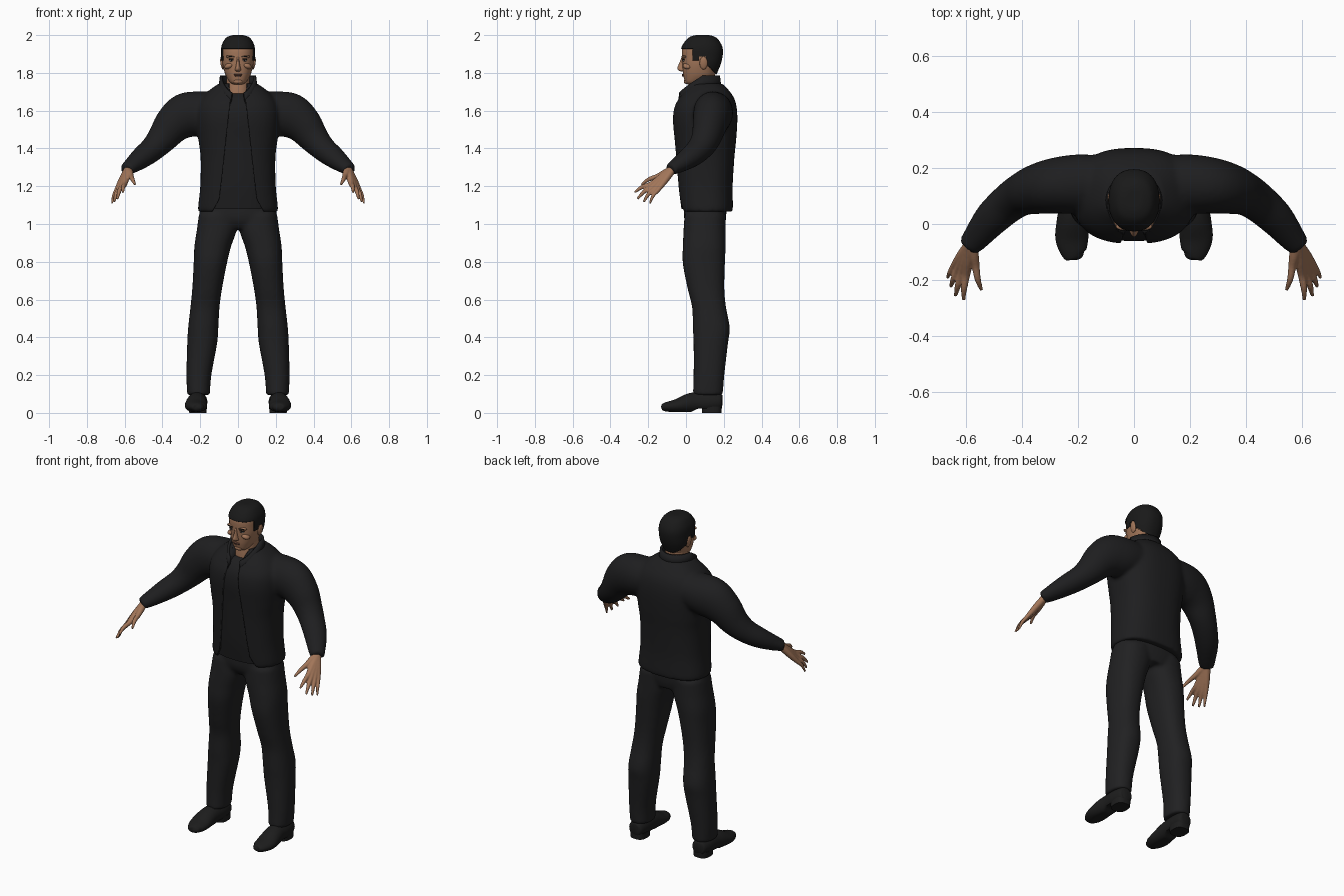
import bpy, bmesh, math
from mathutils import Vector, Matrix

if "Cube" in bpy.data.objects:
    bpy.data.objects.remove(bpy.data.objects["Cube"])


def material(name, rgb):
    m = bpy.data.materials.new(name)
    m.use_nodes = True
    m.diffuse_color = (*rgb, 1)
    m.node_tree.nodes["Principled BSDF"].inputs["Base Color"].default_value = (*rgb, 1)
    return m


CLOTH = material("black cloth", (0.013, 0.013, 0.014))
TROUSER = material("trouser black", (0.015, 0.015, 0.016))
LEATHER = material("shoe leather", (0.012, 0.012, 0.012))
HAIR = material("dark hair", (0.010, 0.010, 0.010))
SKIN = material("skin", (0.36, 0.18, 0.10))
LIP = material("lips", (0.24, 0.10, 0.065))
WHITE = material("eye white", (0.40, 0.34, 0.30))


def spline(rows, steps=5):
    """Smooth interpolation through rows of values."""
    out = []
    for i in range(len(rows) - 1):
        a, b, c, d = (rows[max(0, min(len(rows) - 1, k))] for k in range(i - 1, i + 3))
        for s in range(steps):
            t = s / steps
            out.append([0.5 * (2 * q + (r - p) * t + (2 * p - 5 * q + 4 * r - e) * t * t
                               + (3 * q - p - 3 * r + e) * t ** 3)
                        for p, q, r, e in zip(a, b, c, d)])
    return out + [list(rows[-1])]


def skin_rings(bm, rings):
    vs = [[bm.verts.new(p) for p in ring] for ring in rings]
    n = len(vs[0])
    for a, b in zip(vs, vs[1:]):
        for i in range(n):
            bm.faces.new((a[i], a[(i + 1) % n], b[(i + 1) % n], b[i]))
    bm.faces.new(vs[0])
    bm.faces.new(vs[-1])


def loft(bm, rows, n=40, power=2.3, cx=0):
    """Upright body from rows of (z, centre x, half width, front y, back y)."""
    def bend(v):
        return math.copysign(abs(v) ** (2 / power), v)
    rings = []
    for z, x, w, f, b in spline(rows):
        ang = [math.tau * i / n for i in range(n)]
        rings.append([(x + w * bend(math.cos(a)), (f + b) / 2 + (b - f) / 2 * bend(math.sin(a)), z)
                      for a in ang])
    skin_rings(bm, rings)


def tube(bm, rows, side=1, n=20, floor=None):
    """Limb through rows of (x, y, z, horizontal radius, vertical radius)."""
    path = spline(rows)
    pts = [Vector(r[:3]) for r in path]
    rings = []
    for i, r in enumerate(path):
        d = (pts[min(i + 1, len(pts) - 1)] - pts[max(i - 1, 0)]).normalized()
        u = d.cross(Vector((0, 0, 1))).normalized()
        v = u.cross(d)
        ring = []
        for k in range(n):
            a = math.tau * k / n
            p = pts[i] + u * r[3] * math.cos(a) + v * r[4] * math.sin(a)
            if floor:
                p.z = max(p.z, floor(p.y))
            ring.append((p.x * side, p.y, p.z))
        rings.append(ring)
    skin_rings(bm, rings)


def finish(name, bm, mat, voxel=0, smooth=0, angle=50):
    bmesh.ops.recalc_face_normals(bm, faces=bm.faces)
    me = bpy.data.meshes.new(name)
    bm.to_mesh(me)
    bm.free()
    me.materials.append(mat)
    ob = bpy.data.objects.new(name, me)
    bpy.context.collection.objects.link(ob)
    bpy.ops.object.select_all(action='DESELECT')
    ob.select_set(True)
    bpy.context.view_layer.objects.active = ob
    bpy.ops.object.shade_smooth_by_angle(angle=math.radians(angle))
    if voxel:
        m = ob.modifiers.new("blend", 'REMESH')
        m.mode, m.voxel_size, m.use_smooth_shade = 'VOXEL', voxel, True
        s = ob.modifiers.new("soften", 'SMOOTH')
        s.factor, s.iterations = 0.5, smooth
    return ob


def blob(name, at, size, mat, tilt=0):
    bm = bmesh.new()
    bmesh.ops.create_uvsphere(bm, u_segments=20, v_segments=12, radius=1)
    bm.transform(Matrix.Translation(at) @ Matrix.Rotation(tilt, 4, 'Y') @ Matrix.Diagonal((*size, 1)))
    return finish(name, bm, mat, angle=180)


# Jacket: body and both sleeves blended together
bm = bmesh.new()
loft(bm, [(1.065, 0, .203, -.028, .238), (1.08, 0, .212, -.035, .248), (1.2, 0, .2, -.048, .247),
          (1.35, 0, .198, -.057, .256), (1.45, 0, .21, -.064, .266), (1.55, 0, .22, -.071, .272),
          (1.62, 0, .215, -.062, .268), (1.67, 0, .19, -.035, .253), (1.71, 0, .15, -.005, .225),
          (1.745, 0, .10, .02, .19)], power=2.5)
for side in (1, -1):
    tube(bm, [(.10, .145, 1.60, .10, .10), (.2, .143, 1.588, .106, .115), (.28, .137, 1.572, .10, .12),
              (.345, .125, 1.525, .09, .102), (.40, .106, 1.455, .077, .082), (.45, .073, 1.40, .07, .067),
              (.505, .023, 1.355, .064, .058), (.555, -.037, 1.315, .052, .044),
              (.592, -.083, 1.288, .04, .032)], side, 28)
jacket = finish("jacket", bm, CLOTH, 0.011, 5)

# Front opening of the jacket
bm = bmesh.new()
edge = [(.075, 1.82), (.036, 1.69), (.058, 1.5), (.085, 1.25), (.10, 1.13), (.15, 1.04)]
outline = edge + [(-x, z) for x, z in reversed(edge)]
face = bm.faces.new([bm.verts.new((x, -.3, z)) for x, z in outline])
ext = bmesh.ops.extrude_face_region(bm, geom=[face])["geom"]
bmesh.ops.translate(bm, vec=(0, .34, 0), verts=[g for g in ext if isinstance(g, bmesh.types.BMVert)])
cutter = finish("opening_cutter", bm, CLOTH)
cutter.hide_render = True
cutter.display_type = 'WIRE'
cut = jacket.modifiers.new("opening", 'BOOLEAN')
cut.operation, cut.object, cut.solver = 'DIFFERENCE', cutter, 'EXACT'

# Shirt under the open jacket
bm = bmesh.new()
loft(bm, [(1.08, 0, .18, -.024, .2), (1.2, 0, .18, -.039, .2), (1.35, 0, .18, -.048, .2),
          (1.45, 0, .18, -.054, .2), (1.55, 0, .18, -.061, .2), (1.62, 0, .17, -.051, .2),
          (1.665, 0, .14, -.025, .2), (1.69, 0, .11, .005, .18)], power=2.5)
finish("shirt", bm, CLOTH)

# Standing collar, open and lower at the front
bm = bmesh.new()
count = 40
low, high = [], []
for i in range(count + 1):
    a = math.radians(22 + 316 * i / count)
    u = (1 - math.cos(a)) / 2
    z = 1.685 + .10 * min(1, u * 1.9) ** 0.8
    depth = .125 if math.cos(a) > 0 else .10
    low.append(bm.verts.new((.104 * math.sin(a), .08 - (depth + .008) * math.cos(a), z - .065)))
    high.append(bm.verts.new((.096 * math.sin(a), .08 - depth * math.cos(a), z)))
for i in range(count):
    bm.faces.new((low[i], low[i + 1], high[i + 1], high[i]))
collar = finish("collar", bm, CLOTH)
collar.modifiers.new("thickness", 'SOLIDIFY').thickness = 0.014

# Trousers: hips and legs blended together
bm = bmesh.new()
loft(bm, [(.975, 0, .19, .02, .2), (1.03, 0, .207, -.01, .212), (1.13, 0, .19, -.01, .215)])
for s in (1, -1):
    loft(bm, [(.095, s * .209, .060, .036, .195), (.2, s * .207, .066, .04, .203),
              (.365, s * .19, .079, .04, .222), (.45, s * .184, .08, .036, .232),
              (.56, s * .175, .077, .032, .212), (.66, s * .163, .079, .008, .203),
              (.79, s * .147, .088, -.017, .206), (.88, s * .134, .097, -.017, .21),
              (.97, s * .112, .106, -.013, .21), (1.05, s * .104, .103, -.008, .21)], 32)
finish("trousers", bm, TROUSER, 0.011, 4)

for side, label in ((1, "left"), (-1, "right")):
    # Shoes with a separate heel
    bm = bmesh.new()
    tube(bm, [(.212, .192, .06, .025, .03), (.212, .18, .06, .043, .045), (.214, .13, .058, .052, .055),
              (.216, .06, .056, .052, .055), (.22, .01, .05, .056, .05), (.222, -.05, .037, .059, .036),
              (.215, -.1, .032, .046, .026), (.207, -.12, .03, .028, .018), (.205, -.128, .03, .008, .006)],
         side, 28, lambda y: .006 if y < .03 else min(.024, .006 + (y - .03) * .5))
    finish(label + "_shoe", bm, LEATHER)
    bm = bmesh.new()
    loft(bm, [(0, side * .212, .046, .085, .188), (.035, side * .212, .047, .083, .19)], 28, 2.8)
    finish(label + "_shoe_heel", bm, LEATHER)

    # Hand: each finger runs from the wrist, blended into a palm
    bm = bmesh.new()
    wrist = Vector((.582, -.068, 1.292))
    for knuckle, tip, r in (((.600, -.183, 1.212), (.609, -.272, 1.168), .0125),
                            ((.615, -.177, 1.199), (.638, -.257, 1.133), .0125),
                            ((.630, -.165, 1.187), (.655, -.224, 1.117), .012),
                            ((.643, -.148, 1.180), (.667, -.192, 1.108), .0105),
                            ((.566, -.150, 1.252), (.545, -.236, 1.208), .0125)):
        k, t = Vector(knuckle), Vector(tip)
        mid, bulge = wrist.lerp(k, .55), k.lerp(t, .5) + Vector((.003, -.004, .006))
        tube(bm, [(*wrist, .021, .02), (*mid, .019, .018), (*k, r * 1.15, r * 1.15),
                  (*bulge, r * .9, r * .9), (*t, r * .5, r * .5)], side, 14)
    finish(label + "_hand", bm, SKIN, 0.0045, 2)

    # Ear, brow, eye
    blob(label + "_ear", (side * .084, .093, 1.852), (.009, .021, .034), SKIN, side * .15)
    blob(label + "_brow_ridge", (side * .034, -.009, 1.884), (.031, .014, .009), SKIN, side * -.1)
    blob(label + "_eyebrow", (side * .036, -.0155, 1.886), (.022, .0095, .0035), HAIR, side * -.12)
    blob(label + "_eye", (side * .034, -.0115, 1.866), (.014, .008, .0055), WHITE)
    blob(label + "_iris", (side * .034, -.0145, 1.8665), (.006, .0065, .005), HAIR)
    blob(label + "_upper_lid", (side * .034, -.0115, 1.872), (.0165, .0095, .0025), HAIR, side * .08)
    blob(label + "_cheek", (side * .045, .008, 1.838), (.028, .025, .016), SKIN, side * .4)

# Head and neck
HEAD = [(1.738, 0, .022, .012, .06), (1.75, 0, .042, -.004, .085), (1.78, 0, .062, -.013, .145),
        (1.81, 0, .073, -.017, .162), (1.85, 0, .082, -.02, .178), (1.89, 0, .084, -.022, .187),
        (1.925, 0, .084, -.021, .188), (1.955, 0, .077, -.008, .178), (1.98, 0, .058, .018, .155),
        (1.993, 0, .03, .048, .125), (1.995, 0, .006, .08, .095)]
bm = bmesh.new()
loft(bm, HEAD, 56)
finish("head", bm, SKIN, angle=180)
bm = bmesh.new()
loft(bm, [(1.62, 0, .07, .022, .165), (1.70, 0, .062, .02, .155), (1.79, 0, .06, .03, .15)])
finish("neck", bm, SKIN)


# Hair: outer shell of the head kept above the hairline
def hairline(y):
    if y < .035:
        return 1.927
    if y < .07:
        return 1.868
    if y < .105:
        return 1.888
    return 1.85 - (y - .105)


bm = bmesh.new()
loft(bm, [(z + (.005 if z > 1.97 else 0), x, w + .006, f - .006, b + .007) for z, x, w, f, b in HEAD], 72)
bmesh.ops.subdivide_edges(bm, edges=bm.edges[:], cuts=1, use_grid_fill=True)
bald = [f for f in bm.faces
        if f.calc_center_median().z < hairline(f.calc_center_median().y)]
bmesh.ops.delete(bm, geom=bald, context='FACES')
hair = finish("hair", bm, HAIR, angle=180)
hair.modifiers.new("thickness", 'SOLIDIFY').thickness = 0.007

# Nose, lips and chin
bm = bmesh.new()
loft(bm, [(1.807, 0, .008, -.026, .01), (1.814, 0, .0165, -.041, .01), (1.826, 0, .014, -.046, .01),
          (1.845, 0, .010, -.039, .01), (1.868, 0, .008, -.029, .01), (1.89, 0, .010, -.021, .01)], 20, 2)
finish("nose", bm, SKIN, angle=180)
blob("upper_lip", (0, -.012, 1.7915), (.022, .010, .0035), LIP)
blob("lower_lip", (0, -.011, 1.784), (.019, .010, .0045), LIP)
blob("mouth_line", (0, -.0125, 1.788), (.022, .0088, .0012), HAIR)
blob("chin", (0, .006, 1.755), (.027, .018, .015), SKIN)
